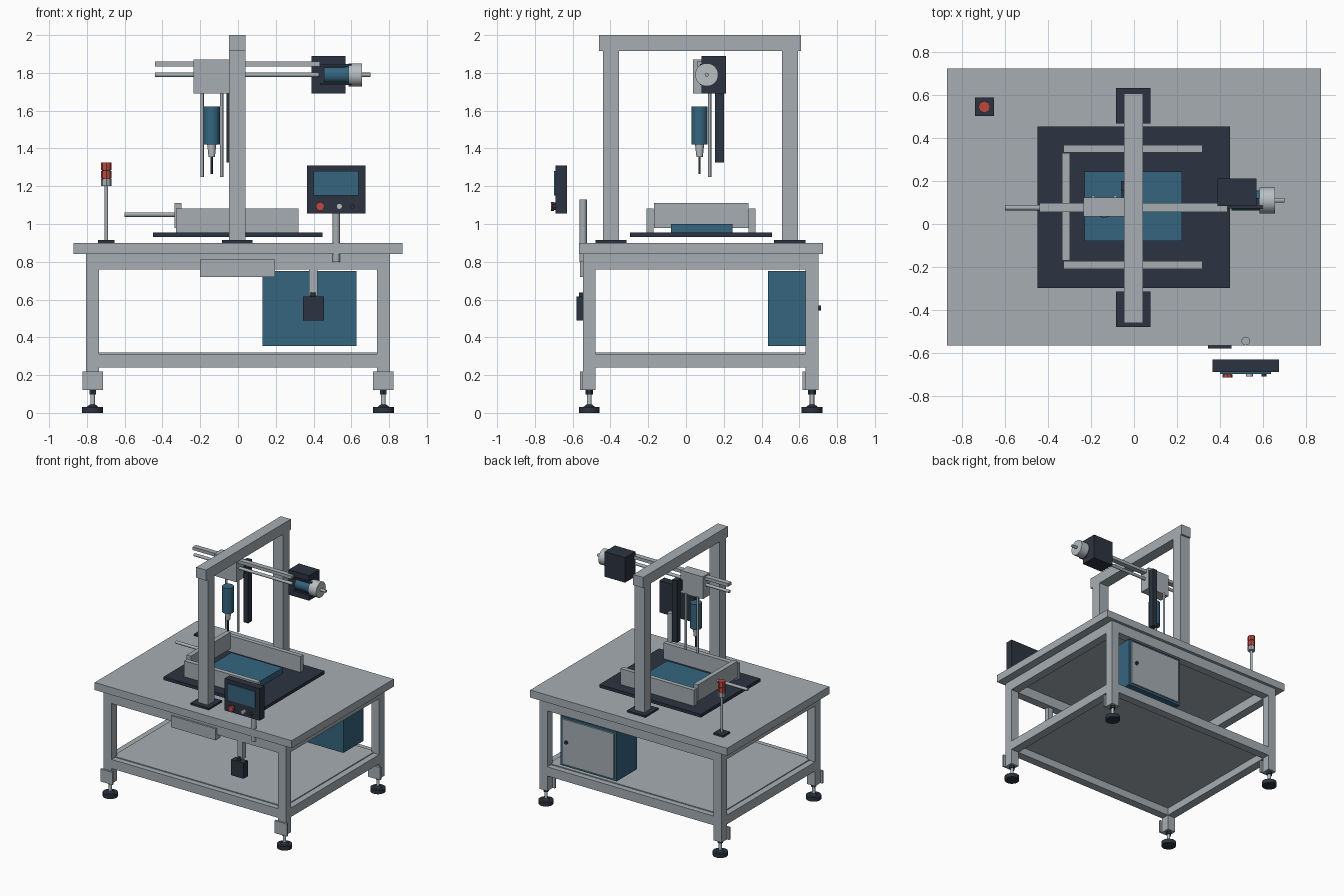
import bpy, bmesh, math
from mathutils import Matrix, Vector

if "Cube" in bpy.data.objects:
    bpy.data.objects.remove(bpy.data.objects["Cube"])


def material(name, rgb):
    m = bpy.data.materials.new(name)
    m.diffuse_color = (*rgb, 1)
    m.use_nodes = True
    m.node_tree.nodes["Principled BSDF"].inputs["Base Color"].default_value = m.diffuse_color
    return m


GREY = material("light_grey_metal", (0.38, 0.42, 0.45))
STEEL = material("pale_steel", (0.48, 0.52, 0.54))
DARK = material("dark_slate", (0.025, 0.034, 0.052))
BLUE = material("steel_blue", (0.035, 0.13, 0.21))
RED = material("signal_red", (0.50, 0.065, 0.055))


def finish(name, bm, mat):
    mesh = bpy.data.meshes.new(name)
    bm.to_mesh(mesh)
    bm.free()
    mesh.materials.append(mat)
    ob = bpy.data.objects.new(name, mesh)
    bpy.context.collection.objects.link(ob)
    return ob


def box(name, x, y, z, mat):
    """Box from (min, max) ranges."""
    bm = bmesh.new()
    size = [r[1] - r[0] for r in (x, y, z)]
    mid = Vector([(r[0] + r[1]) / 2 for r in (x, y, z)])
    bmesh.ops.create_cube(bm, size=1, matrix=Matrix.Translation(mid) @ Matrix.Diagonal((*size, 1)))
    return finish(name, bm, mat)


def rod(name, a, b, r, mat, r2=None, sides=24):
    """Cylinder or cone from point a to point b."""
    a, b = Vector(a), Vector(b)
    rot = (b - a).to_track_quat('Z', 'Y').to_matrix().to_4x4()
    bm = bmesh.new()
    bmesh.ops.create_cone(bm, cap_ends=True, segments=sides, radius1=r,
                          radius2=r if r2 is None else r2, depth=(b - a).length,
                          matrix=Matrix.Translation((a + b) / 2) @ rot)
    if sides > 8:
        for f in bm.faces:
            f.smooth = len(f.verts) == 4
        for e in bm.edges:
            e.smooth = all(len(f.verts) == 4 for f in e.link_faces)
    return finish(name, bm, mat)


# Table top and shelf
box("table_top", (-0.87, 0.87), (-0.566, 0.724), (0.84, 0.90), GREY)
box("lower_shelf", (-0.755, 0.755), (-0.50, 0.655), (0.30, 0.32), GREY)

# Legs with mounting plates and levelling feet
for sx in (-1, 1):
    for y, tag in ((-0.512, "front"), (0.667, "back")):
        x = sx * 0.77
        n = tag + ("_left" if sx < 0 else "_right")
        box("leg_" + n, (x - 0.035, x + 0.035), (y - 0.034, y + 0.034), (0.12, 0.84), GREY)
        box("foot_bracket_" + n, (x - 0.054, x + 0.054), (y - 0.049, y - 0.034), (0.12, 0.22), GREY)
        rod("foot_nut_" + n, (x, y, 0.098), (x, y, 0.12), 0.02, DARK, sides=6)
        rod("foot_stem_" + n, (x, y, 0.03), (x, y, 0.12), 0.012, STEEL, sides=16)
        rod("foot_pad_" + n, (x, y, 0), (x, y, 0.032), 0.055, DARK)
        rod("foot_collar_" + n, (x, y, 0.032), (x, y, 0.045), 0.03, DARK, r2=0.014)

# Frame rails
for tag, z in (("lower", (0.24, 0.313)), ("upper", (0.76, 0.84))):
    for side, y in (("front", -0.512), ("back", 0.667)):
        box(f"{tag}_{side}_rail", (-0.735, 0.735), (y - 0.033, y + 0.033), z, GREY)
    for side, x in (("left", -0.77), ("right", 0.77)):
        box(f"{tag}_{side}_rail", (x - 0.034, x + 0.034), (-0.478, 0.633), z, GREY)

# Front drawer panel
box("front_panel", (-0.20, 0.195), (-0.56, -0.50), (0.72, 0.812), GREY)

# Electrical cabinet with door and latch
box("cabinet", (0.13, 0.627), (0.435, 0.69), (0.355, 0.75), BLUE)
box("cabinet_door", (0.15, 0.607), (0.69, 0.701), (0.372, 0.733), GREY)
rod("door_latch", (0.565, 0.70, 0.555), (0.565, 0.715, 0.555), 0.013, DARK, sides=12)

# Hanging switch box
box("switch_box", (0.345, 0.455), (-0.58, -0.525), (0.49, 0.615), DARK)
box("switch_box_hanger", (0.375, 0.42), (-0.54, -0.50), (0.62, 0.76), GREY)
rod("switch_box_gland", (0.398, -0.553, 0.61), (0.398, -0.553, 0.637), 0.013, DARK, sides=12)

# Control console on its post
rod("console_post", (0.52, -0.545, 0.80), (0.52, -0.545, 1.13), 0.02, GREY)
box("console_body", (0.365, 0.675), (-0.69, -0.63), (1.055, 1.31), DARK)
box("console_screen", (0.40, 0.637), (-0.698, -0.69), (1.15, 1.28), BLUE)
rod("stop_button_base", (0.435, -0.69, 1.093), (0.435, -0.70, 1.093), 0.02, DARK, sides=12)
rod("stop_button", (0.435, -0.70, 1.093), (0.435, -0.715, 1.093), 0.024, RED, sides=8)
rod("start_button", (0.537, -0.69, 1.093), (0.537, -0.71, 1.093), 0.016, STEEL, sides=12)
rod("mode_button", (0.605, -0.69, 1.093), (0.605, -0.71, 1.093), 0.012, DARK, sides=12)

# Signal tower
tx, ty = -0.697, 0.545
box("tower_base", (tx - 0.044, tx + 0.044), (ty - 0.043, ty + 0.043), (0.90, 0.914), DARK)
rod("tower_pole", (tx, ty, 0.914), (tx, ty, 1.2), 0.01, GREY, sides=12)
for n, z0, z1, m in (("tower_cap", 1.20, 1.237, GREY), ("tower_lower_lamp", 1.24, 1.28, RED),
                     ("tower_upper_lamp", 1.285, 1.325, RED)):
    ob = rod(n, (tx, ty, z0), (tx, ty, z1), 0.028, m, sides=8)
rod("tower_core", (tx, ty, 1.23), (tx, ty, 1.29), 0.022, DARK, sides=8)

# Work bed with fences and push rod
box("bed_plate", (-0.45, 0.447), (-0.297, 0.455), (0.93, 0.955), DARK)
box("work_pad", (-0.23, 0.223), (-0.08, 0.245), (0.955, 1.0), BLUE)
box("front_fence", (-0.328, 0.32), (-0.21, -0.173), (0.955, 1.082), GREY)
box("back_fence", (-0.328, 0.32), (0.332, 0.367), (0.955, 1.082), GREY)
box("push_plate", (-0.335, -0.298), (-0.17, 0.33), (0.98, 1.112), GREY)
rod("push_rod", (-0.60, 0.076, 1.05), (-0.295, 0.076, 1.05), 0.012, GREY)

# Gantry portal
for side, y in (("front", -0.397), ("back", 0.55)):
    box(f"gantry_{side}_base", (-0.084, 0.078), (y - 0.083, y + 0.083), (0.90, 0.914), DARK)
    box(f"gantry_{side}_post", (-0.047, 0.041), (y - 0.043, y + 0.043), (0.914, 1.916), GREY)
box("gantry_beam", (-0.047, 0.041), (-0.46, 0.608), (1.916, 2.0), GREY)

# Cross slide
box("slide_rail", (-0.44, 0.435), (0.057, 0.098), (1.835, 1.86), GREY)
rod("slide_screw", (-0.44, 0.078, 1.79), (0.43, 0.078, 1.79), 0.012, GREY, sides=16)
box("slide_carriage", (-0.235, -0.04), (0.036, 0.124), (1.692, 1.87), GREY)

# Slide drive: housing, motor, hand wheel
my, mz = 0.11, 1.79
box("drive_housing", (0.39, 0.57), (0.083, 0.212), (1.69, 1.89), DARK)
rod("drive_motor", (0.455, my, mz), (0.59, my, mz), 0.047, BLUE)
for n, z in (("upper", 1.835), ("lower", 1.735)):
    box(f"motor_{n}_clamp", (0.435, 0.60), (0.073, 0.12), (z, z + 0.012), DARK)
rod("hand_wheel", (0.585, my, mz), (0.656, my, mz), 0.061, STEEL, sides=28)
rod("wheel_shaft", (0.65, my, mz), (0.702, my, mz), 0.011, GREY, sides=16)

# Vertical slide and spindle
box("cable_column", (-0.06, -0.018), (0.153, 0.20), (1.325, 1.82), DARK)
box("column_bracket", (-0.058, -0.041), (0.12, 0.155), (1.72, 1.80), DARK)
for n, x in (("left", -0.19), ("right", -0.087)):
    rod(f"{n}_guide_rod", (x, 0.125, 1.25), (x, 0.125, 1.70), 0.009, GREY, sides=12)
sx, sy = -0.139, 0.072
rod("spindle_motor", (sx, sy, 1.42), (sx, sy, 1.622), 0.043, BLUE)
rod("spindle_collet", (sx, sy, 1.355), (sx, sy, 1.42), 0.017, STEEL, r2=0.024)
rod("spindle_bit", (sx, sy, 1.265), (sx, sy, 1.355), 0.006, DARK, sides=10)
